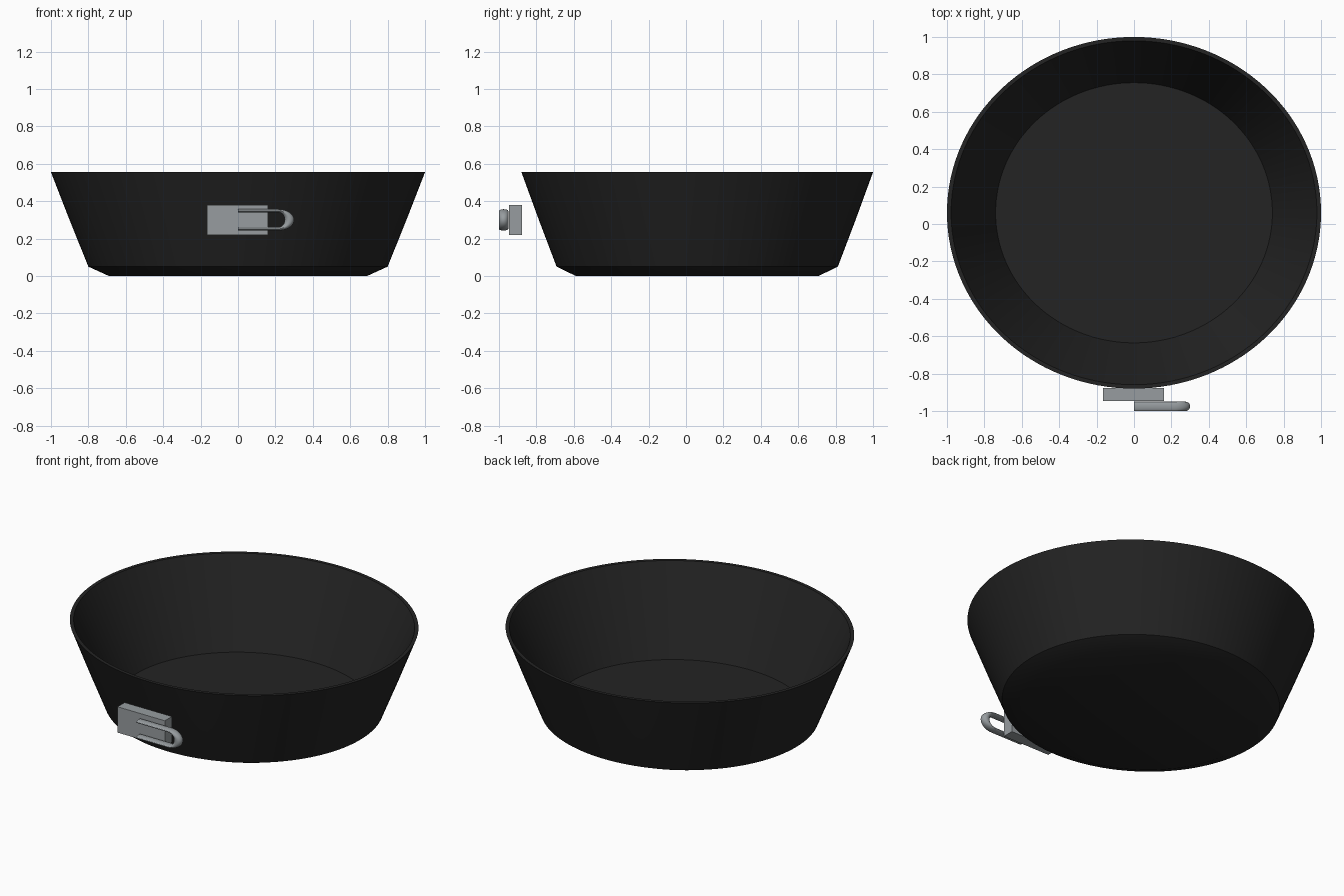
import bpy, bmesh, math

old = bpy.data.objects.get("Cube")
if old:
    bpy.data.objects.remove(old, do_unlink=True)


def material(name, colour):
    m = bpy.data.materials.new(name)
    m.use_nodes = True
    m.diffuse_color = (*colour, 1)
    bsdf = next(n for n in m.node_tree.nodes if n.type == 'BSDF_PRINCIPLED')
    bsdf.inputs["Base Color"].default_value = (*colour, 1)
    return m


def finish(bm, name, mat, smooth=True):
    bmesh.ops.recalc_face_normals(bm, faces=bm.faces)
    mesh = bpy.data.meshes.new(name)
    bm.to_mesh(mesh)
    bm.free()
    mesh.materials.append(mat)
    ob = bpy.data.objects.new(name, mesh)
    bpy.context.collection.objects.link(ob)
    if smooth:
        bpy.ops.object.select_all(action='DESELECT')
        ob.select_set(True)
        bpy.context.view_layer.objects.active = ob
        bpy.ops.object.shade_smooth_by_angle(angle=math.radians(30))
    return ob


def skin(bm, rings):
    """Bridge closed rings of points and cap both ends."""
    rows = [[bm.verts.new(p) for p in ring] for ring in rings]
    n = len(rows[0])
    for a, b in zip(rows, rows[1:]):
        for i in range(n):
            j = (i + 1) % n
            bm.faces.new((a[i], a[j], b[j], b[i]))
    bm.faces.new(rows[0])
    bm.faces.new(rows[-1])


black = material("black coating", (0.017, 0.017, 0.017))
steel = material("grey steel", (0.31, 0.335, 0.35))

# Pan: slightly oval lathe, from the underside over the rim to the inner floor
SEG, OVAL, PAN_Y = 128, 0.94, 0.06
profile = [(0.69, 0), (0.8, 0.05), (0.9, 0.298), (1, 0.555),
           (0.978, 0.555), (0.74, 0.047)]
bm = bmesh.new()
turn = [2 * math.pi * i / SEG for i in range(SEG)]
skin(bm, [[(r * math.cos(a), PAN_Y + OVAL * r * math.sin(a), z) for a in turn]
          for r, z in profile])
finish(bm, "pan_body", black)

# Clasp block on the front
bm = bmesh.new()
bmesh.ops.create_cube(bm, size=1)
bmesh.ops.scale(bm, vec=(0.325, 0.07, 0.16), verts=bm.verts)
bmesh.ops.translate(bm, vec=(-0.002, -0.912, 0.3), verts=bm.verts)
finish(bm, "clasp_block", steel, smooth=False)

# Clasp loop: two flattened bars joined by a half-round bend
STEPS, SIDES = 24, 20
Y, Z, BEND_X = -0.975, 0.3, 0.215
section = [2 * math.pi * i / SIDES for i in range(SIDES)]


def loop_ring(x, t):
    return [(x + (0.06 + 0.025 * math.cos(p)) * math.cos(t),
             Y + 0.025 * math.sin(p),
             Z + (0.048 + 0.009 * math.cos(p)) * math.sin(t)) for p in section]


bend = [loop_ring(BEND_X, math.pi * (i / STEPS - 0.5)) for i in range(STEPS + 1)]
rings = [loop_ring(0, -math.pi / 2)] + bend + [loop_ring(0, math.pi / 2)]
bm = bmesh.new()
skin(bm, rings)
finish(bm, "clasp_loop", steel)
